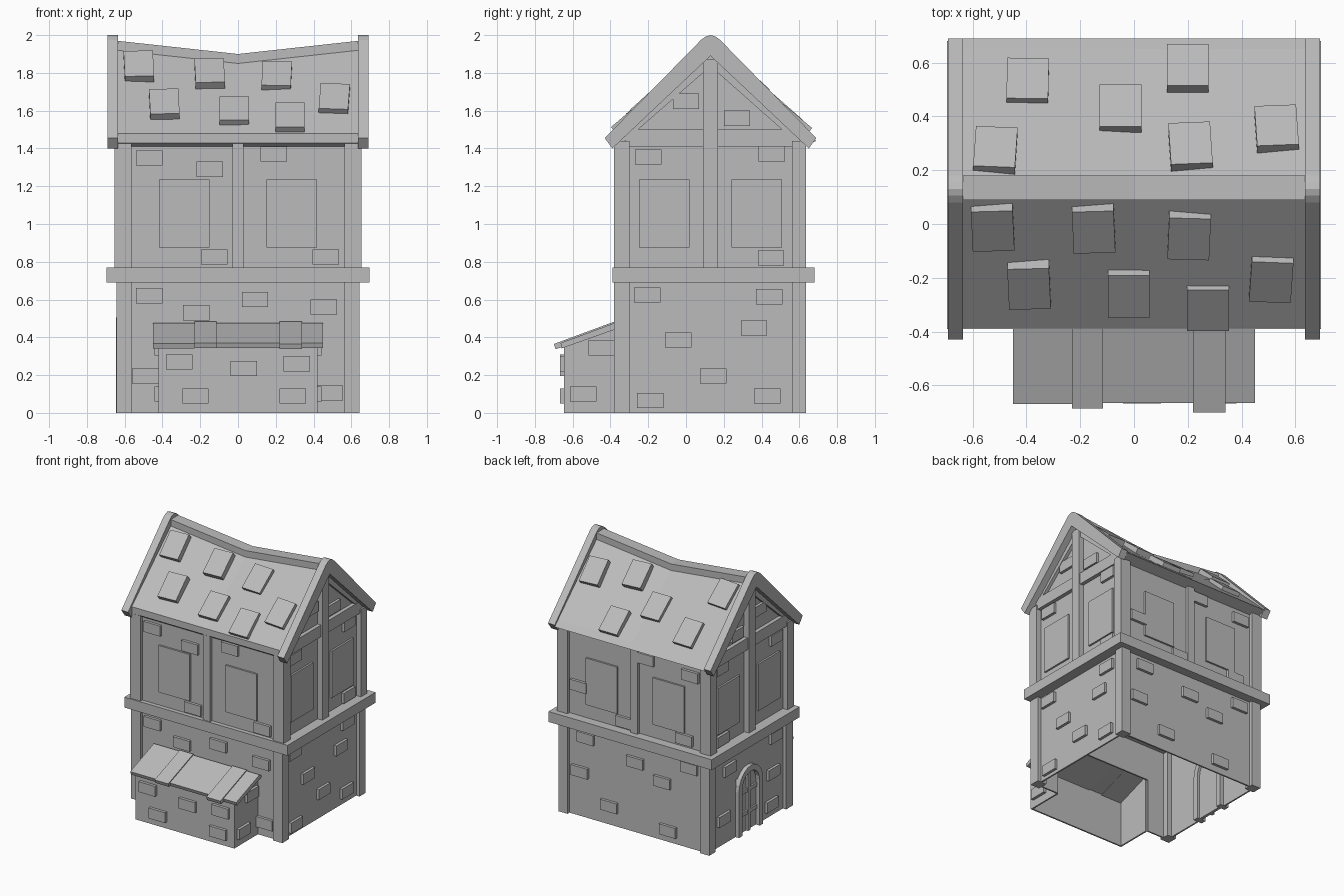
import bpy, bmesh, math
from mathutils import Matrix, Vector

if "Cube" in bpy.data.objects:
    bpy.data.objects.remove(bpy.data.objects["Cube"])

stone = bpy.data.materials.new("plain grey")
stone.use_nodes = True
GREY = (0.5, 0.5, 0.5, 1)
stone.diffuse_color = GREY
stone.node_tree.nodes["Principled BSDF"].inputs["Base Color"].default_value = GREY


def finish(name, bm):
    bmesh.ops.recalc_face_normals(bm, faces=bm.faces)
    me = bpy.data.meshes.new(name)
    bm.to_mesh(me)
    bm.free()
    me.materials.append(stone)
    ob = bpy.data.objects.new(name, me)
    bpy.context.collection.objects.link(ob)
    return ob


def add_box(bm, x0, x1, y0, y1, z0, z1):
    mid = Matrix.Translation(((x0 + x1) / 2, (y0 + y1) / 2, (z0 + z1) / 2))
    size = Matrix.Diagonal((abs(x1 - x0), abs(y1 - y0), z1 - z0, 1))
    bmesh.ops.create_cube(bm, size=1, matrix=mid @ size)


def boxes(name, items):
    bm = bmesh.new()
    for b in items:
        add_box(bm, *b)
    return finish(name, bm)


def loft(name, sections):
    """Skin a list of equal closed rings and cap both ends."""
    bm = bmesh.new()
    rings = [[bm.verts.new(p) for p in s] for s in sections]
    n = len(rings[0])
    for a, b in zip(rings, rings[1:]):
        for i in range(n):
            j = (i + 1) % n
            bm.faces.new((a[i], a[j], b[j], b[i]))
    bm.faces.new(rings[0])
    bm.faces.new(rings[-1])
    return finish(name, bm)


def prism(name, yz, x0, x1):
    return loft(name, [[(x, y, z) for y, z in yz] for x in (x0, x1)])


# Wall planes
WX, FRONT, BACK, MID = 0.615, -0.357, 0.61, 0.13


def on_wall(side, u0, u1, z0, z1, out, sink=0.01):
    """Box lying on one wall; u runs along x or y."""
    if side == "front":
        return (u0, u1, FRONT - out, FRONT + sink, z0, z1)
    if side == "back":
        return (u0, u1, BACK - sink, BACK + out, z0, z1)
    s = 1 if side == "right_end" else -1
    return (s * (WX - sink), s * (WX + out), u0, u1, z0, z1)


def bricks(name, side, spots):
    boxes(name, [on_wall(side, u - .07, u + .07, z - .04, z + .04, .021)
                 for u, z in spots])


# Ground floor walls, open below, with gaps for the lean-to and the door
T = 0.012
boxes("lower_walls", [
    (-WX, -.42, FRONT, FRONT + T, 0, .7), (.42, WX, FRONT, FRONT + T, 0, .7),
    (-.42, .42, FRONT, FRONT + T, .42, .7), (-WX, WX, BACK - T, BACK, 0, .7),
    (WX - T, WX, FRONT, BACK, 0, .7), (-WX, T - WX, FRONT, 0, 0, .7),
    (-WX, T - WX, .27, BACK, 0, .7), (-WX, T - WX, 0, .27, .44, .7)])
boxes("floor_band", [(-.695, .695, -.39, .68, .69, .77)])

# Upper floor with gables
prism("upper_walls", [(FRONT, .77), (BACK, .77), (BACK, 1.42), (MID, 1.85), (FRONT, 1.42)],
      -WX, WX)

# Timber posts and gable beams
posts = []
for s in (-1, 1):
    for y0, y1 in ((-.38, -.3), (.56, .635)):
        posts.append((s * .565, s * .643, y0, y1, 0, .7))
        posts.append((s * .565, s * .655, y0, y1, .76, 1.44))
boxes("corner_posts", posts)
boxes("middle_posts", [on_wall("front", -.03, .03, .76, 1.44, .024),
                       on_wall("back", -.03, .03, .76, 1.44, .024),
                       on_wall("right_end", .09, .17, .76, 1.87, .04),
                       on_wall("left_end", .09, .17, .76, 1.87, .04)])
boxes("gable_beams", [on_wall(e, -.32, .58, 1.41, 1.5, .03) for e in ("right_end", "left_end")])

# Shuttered windows
windows = []
for c in (-.285, .285):
    for side in ("front", "back"):
        windows.append(on_wall(side, c - .133, c + .133, .875, 1.235, .014))
    for side in ("right_end", "left_end"):
        u = MID + c * .86
        windows.append(on_wall(side, u - .133, u + .133, .875, 1.235, .014))
boxes("window_panels", windows)

# Raised bricks
bricks("front_bricks", "front", [
    (-.47, 1.35), (-.15, 1.29), (.19, 1.37), (-.125, .825), (.465, .825), (-.47, .62),
    (-.22, .53), (.09, .6), (.455, .56), (-.49, .195), (.485, .105)])
bricks("back_bricks", "back", [
    (-.09, 1.36), (-.47, 1.33), (.48, 1.0), (.09, .825), (-.42, .83), (.42, .615),
    (.47, .345), (0, .54), (-.46, .62), (-.23, .45), (.22, .145), (-.28, .09)])
upper_end = [(-.2, 1.355), (.455, 1.37), (.45, .82), (.27, 1.56), (0, 1.65)]
bricks("right_end_bricks", "right_end", upper_end + [
    (-.205, .625), (.44, .615), (.36, .45), (-.04, .385), (.145, .195), (-.19, .065), (.43, .09)])
bricks("left_end_bricks", "left_end", upper_end + [
    (.36, .56), (-.2, .6), (-.17, .33), (-.15, .09), (.43, .2)])

# Sagging roof with a flat ridge beam
EAVE, SAG, HALF = 1.48, 0.07, 0.64


def ridge_z(x):
    return 1.92 - SAG * (1 - abs(x) / HALF)


def roof_ring(x):
    z = ridge_z(x)
    return [(x, y, h) for y, h in (
        (-.385, 1.43), (-.385, EAVE), (.09, z), (.09, z + .05), (.18, z + .05), (.18, z),
        (.65, EAVE), (.69, 1.44), (.61, 1.41), (MID, 1.835), (FRONT, 1.41))]


loft("roof", [roof_ring(x) for x in (-HALF, 0, HALF)])

# Gable trim boards
half_trim = [(-.39, 1.4), (-.43, 1.455), (.08, 1.975), (.105, 1.993)]
trim = half_trim + [(MID, 2)] + [(2 * MID - y, z) for y, z in reversed(half_trim)] + [(MID, 1.89)]
for s, side in ((1, "right"), (-1, "left")):
    prism(side + "_gable_trim", trim, s * .635, s * .692)


# Loose roof tiles
def tiles(name, facing, spots):
    bm = bmesh.new()
    for x, y, turn in spots:
        run = y + .385 if facing < 0 else .65 - y
        rise = ridge_z(x) - EAVE
        tilt = math.atan2(rise, .47)
        z = EAVE + run * rise / .47
        m = (Matrix.Translation((x, y, z)) @ Matrix.Rotation(-facing * tilt, 4, "X")
             @ Matrix.Rotation(math.radians(turn), 4, "Z")
             @ Matrix.Translation((0, 0, .008)) @ Matrix.Diagonal((.155, .2, .05, 1)))
        bmesh.ops.create_cube(bm, size=1, matrix=m)
    finish(name, bm)


tiles("front_roof_tiles", -1, [
    (-.525, -.005, 2), (-.15, -.01, 2), (.205, -.035, -2), (-.39, -.22, 2), (-.02, -.25, 0),
    (.275, -.3, 0), (.51, -.195, -3)])
tiles("back_roof_tiles", 1, [
    (-.395, .52, -1), (.2, .57, 0), (-.05, .42, 0), (-.515, .265, -3), (.21, .28, 3),
    (.53, .345, 3)])

# Lean-to at the front, open below
boxes("leanto_front", [(-.42, .42, -.645, -.633, 0, .37)])
cheek = [(-.645, 0), (FRONT, 0), (FRONT, .455), (-.645, .36)]
for s, side in ((1, "right"), (-1, "left")):
    prism("leanto_%s_side" % side, cheek, s * .42, s * .408)
lean = [(x - .07, x + .07, -.667, -.64, z - .04, z + .04)
        for x, z in ((-.31, .27), (.03, .235), (.31, .26), (-.225, .09), (.29, .09))]
for s in (-1, 1):
    lean += [(s * .41, s * .442, y - .07, y + .07, z - .04, z + .04)
             for y, z in ((-.445, .345), (-.545, .1))]
boxes("leanto_bricks", lean)

# Awning planks of uneven length
for x0, x1, end, lift in ((-.45, -.23, -.668, 0), (-.23, -.115, -.685, .008),
                          (-.115, .22, -.665, 0), (.22, .34, -.7, .008), (.34, .45, -.665, 0)):
    drop = .475 + lift - (-.38 - end) * .37
    prism("awning_plank", [(-.35, .455), (-.38, .475 + lift), (end, drop),
                           (end + .01, drop - .027), (-.38, .44)], x0, x1)


# Arched door on the left end
def arch(w, spring, rise, n=10):
    pts = [(MID + w * math.cos(math.pi * i / n), spring + rise * math.sin(math.pi * i / n))
           for i in range(n + 1)]
    return [(MID + w, 0)] + pts + [(MID - w, 0)]


outer, inner = arch(.147, .35, .155), arch(.105, .35, .112)
bm = bmesh.new()
rows = [[bm.verts.new((x, y, z)) for y, z in path]
        for x, path in ((-.645, outer), (-.645, inner), (-.57, inner), (-.57, outer))]
for k in range(4):
    a, b = rows[k], rows[(k + 1) % 4]
    for i in range(len(a) - 1):
        bm.faces.new((a[i], a[i + 1], b[i + 1], b[i]))
for i in (0, -1):
    bm.faces.new([r[i] for r in rows])
finish("door_frame", bm)
prism("door_leaf", arch(.108, .35, .114), -.612, -.59)
boxes("door_bars", [(-.63, -.6, MID - .014, MID + .014, 0, .45),
                    (-.625, -.6, MID - .1, MID + .1, .13, .16),
                    (-.625, -.6, MID - .1, MID + .1, .3, .33)])
